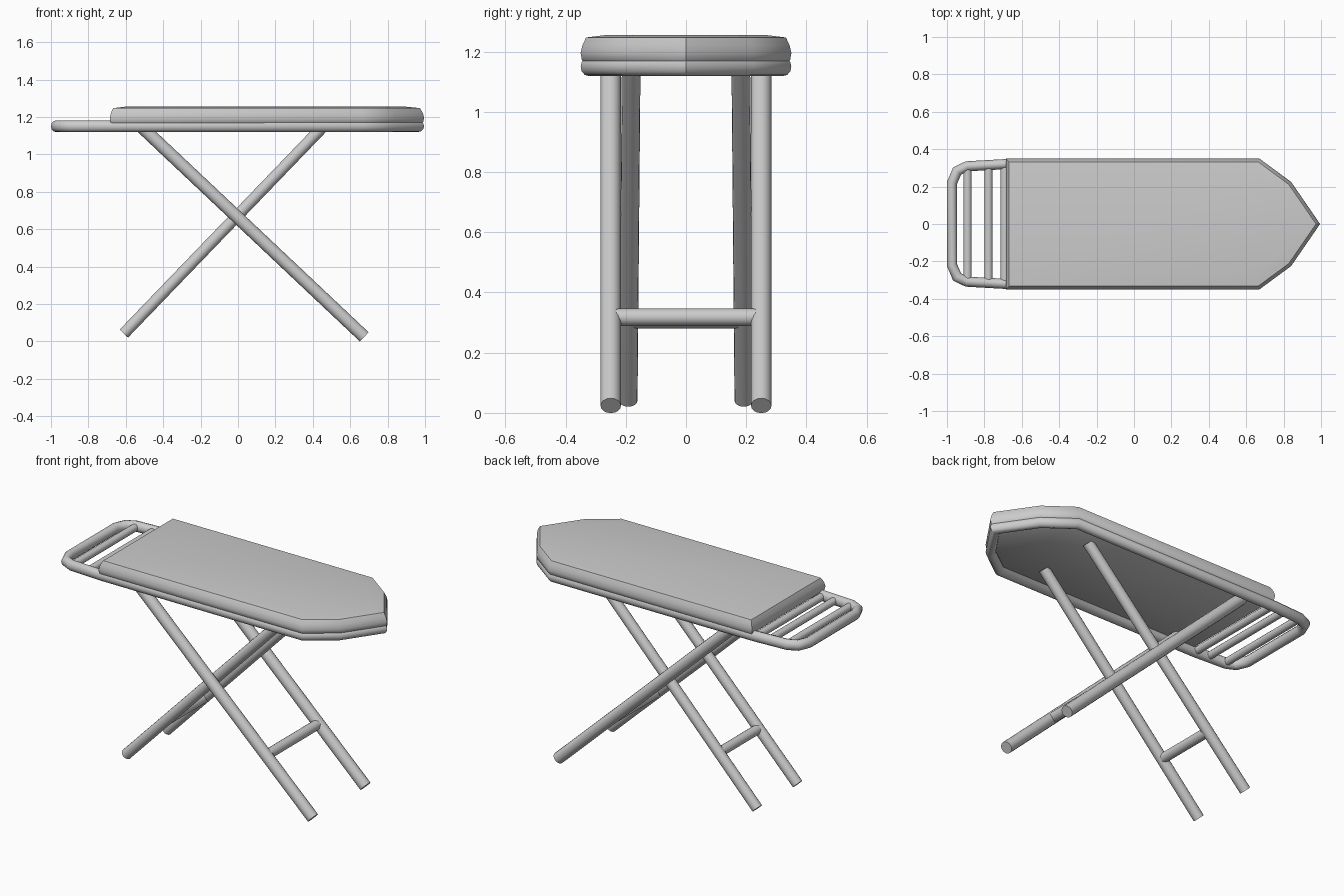
import bpy, bmesh, math
from mathutils import Vector

if "Cube" in bpy.data.objects:
    bpy.data.objects.remove(bpy.data.objects["Cube"])


def finish(name, bm):
    bmesh.ops.recalc_face_normals(bm, faces=bm.faces)
    me = bpy.data.meshes.new(name)
    bm.to_mesh(me)
    bm.free()
    ob = bpy.data.objects.new(name, me)
    bpy.context.collection.objects.link(ob)
    bpy.ops.object.select_all(action='DESELECT')
    ob.select_set(True)
    bpy.context.view_layer.objects.active = ob
    bpy.ops.object.shade_smooth_by_angle(angle=math.radians(42))
    return ob


def mirrored(half):
    # half outline (y >= 0, left to right) -> closed clockwise loop
    return half + [(x, -y) for x, y in reversed(half) if y > 0]


def inset(loop, d):
    # mitred inward offset of a clockwise loop
    out = []
    for i, p in enumerate(loop):
        p = Vector(p)
        a = (p - Vector(loop[i - 1])).normalized()
        b = (Vector(loop[(i + 1) % len(loop)]) - p).normalized()
        na, nb = Vector((a.y, -a.x)), Vector((b.y, -b.x))
        out.append(p + (na + nb) * d / (1 + na.dot(nb)))
    return out


def loft(name, loop, levels, closed):
    # levels: (inset, z); closed joins last to first, otherwise ends are capped
    bm = bmesh.new()
    rings = [[bm.verts.new((p.x, p.y, z)) for p in inset(loop, d)] for d, z in levels]
    pairs = list(zip(rings, rings[1:]))
    if closed:
        pairs.append((rings[-1], rings[0]))
    else:
        bm.faces.new(rings[0])
        bm.faces.new(rings[-1])
    n = len(loop)
    for r, s in pairs:
        for i in range(n):
            j = (i + 1) % n
            bm.faces.new((r[i], r[j], s[j], s[i]))
    return finish(name, bm)


def rod(name, a, b, r, sides=16):
    a, b = Vector(a), Vector(b)
    bm = bmesh.new()
    bmesh.ops.create_cone(bm, cap_ends=True, segments=sides, radius1=r, radius2=r,
                          depth=(b - a).length)
    ob = finish(name, bm)
    ob.location = (a + b) / 2
    ob.rotation_mode = 'QUATERNION'
    ob.rotation_quaternion = (b - a).to_track_quat('Z', 'Y')
    return ob


nose = [(0.67, 0.35), (0.84, 0.225), (0.995, 0)]

# padded board
loft("padded_board", mirrored([(-0.685, 0.35)] + nose),
     [(0.018, 1.16), (0.004, 1.172), (0, 1.195), (0.006, 1.222), (0.018, 1.247), (0.09, 1.256)], False)

# tubular frame running round the board and out to the rest
frame = mirrored([(-1, 0.225), (-0.967, 0.303), (-0.9, 0.335), (-0.69, 0.347)] + nose)
section = []
for k in range(12):
    t = math.tau * k / 12
    section.append((0.027 - 0.027 * math.cos(t), 1.15 + 0.031 * math.sin(t)))
loft("tube_frame", frame, section, True)

# iron rest bars
for i, x in enumerate((-0.89, -0.778, -0.692)):
    rod(f"rest_bar_{i + 1}", (x, -0.315, 1.15), (x, 0.315, 1.15), 0.022, 12)

# crossed legs, outer and inner pairs
for side, s in (("front", -1), ("back", 1)):
    rod(f"outer_leg_{side}", (0.675, s * 0.25, 0.024), (-0.535, s * 0.25, 1.165), 0.034)
    rod(f"inner_leg_{side}", (-0.61, s * 0.192, 0.042), (0.471, s * 0.182, 1.165), 0.031)

# leg braces
rod("outer_leg_brace", (0.363, -0.24, 0.318), (0.363, 0.24, 0.318), 0.029)
rod("inner_leg_brace", (-0.353, -0.18, 0.309), (-0.353, 0.18, 0.309), 0.028)
